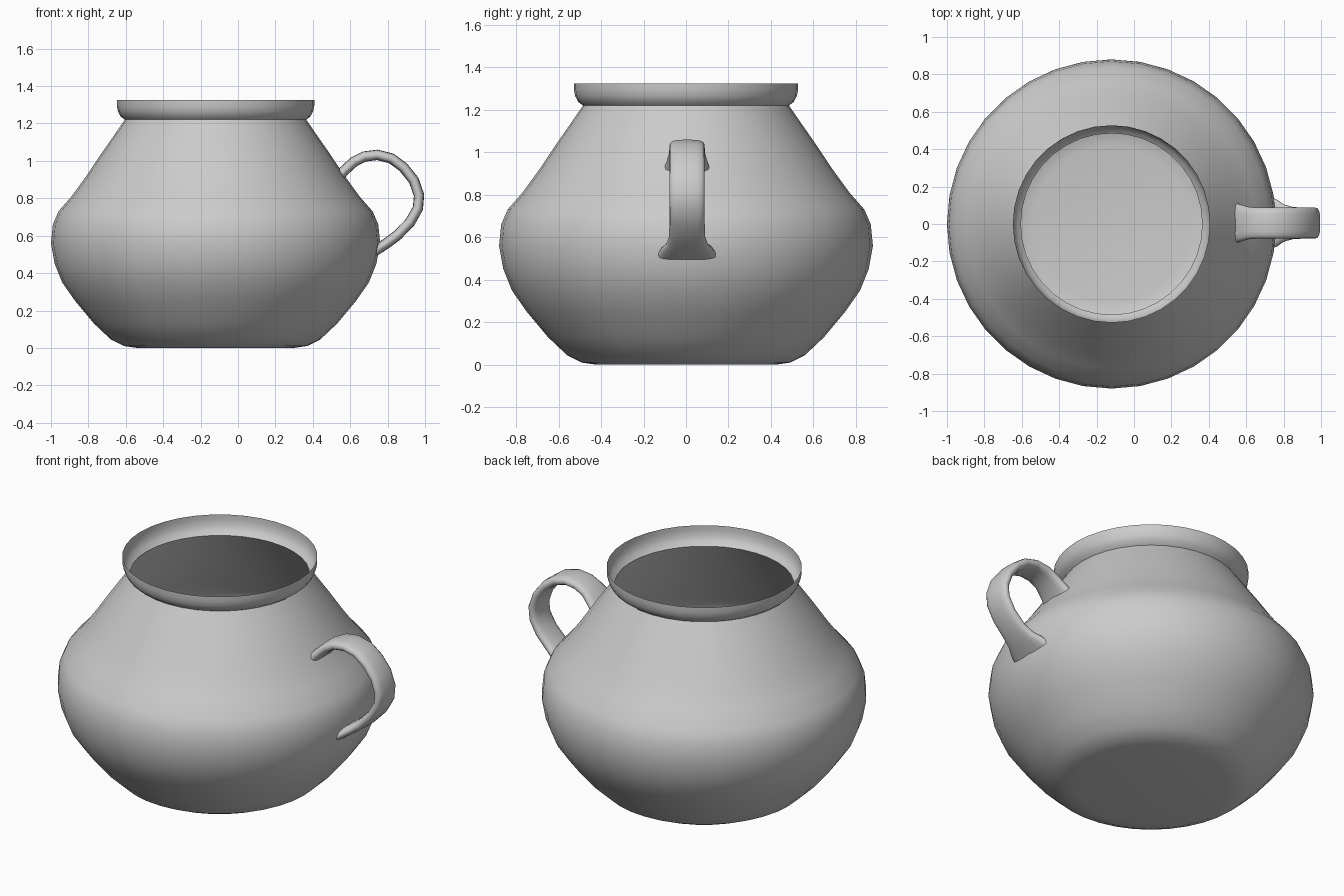
import bpy, bmesh, math
from mathutils import Vector

cube = bpy.data.objects.get("Cube")
if cube:
    bpy.data.objects.remove(cube, do_unlink=True)

# One plain grey clay
clay = bpy.data.materials.new("grey clay")
clay.use_nodes = True
GREY = (0.6, 0.6, 0.6, 1)
clay.diffuse_color = GREY
clay.node_tree.nodes["Principled BSDF"].inputs["Base Color"].default_value = GREY

CENTRE_X = -0.12
SIDES = 36


def finish(bm, name, angle):
    bmesh.ops.recalc_face_normals(bm, faces=bm.faces)
    mesh = bpy.data.meshes.new(name)
    bm.to_mesh(mesh)
    bm.free()
    obj = bpy.data.objects.new(name, mesh)
    bpy.context.collection.objects.link(obj)
    mesh.materials.append(clay)
    bpy.ops.object.select_all(action='DESELECT')
    obj.select_set(True)
    bpy.context.view_layer.objects.active = obj
    bpy.ops.object.shade_smooth_by_angle(angle=math.radians(angle))
    return obj


def bridge(bm, a, b):
    for i in range(len(a)):
        j = (i + 1) % len(a)
        bm.faces.new((a[i], a[j], b[j], b[i]))


def lathe(name, profile):
    """Thin-walled open vessel: closed floor, open mouth."""
    bm = bmesh.new()
    rings = []
    for r, z in profile:
        rings.append([bm.verts.new((CENTRE_X + r * math.cos(t), r * math.sin(t), z))
                      for t in (2 * math.pi * i / SIDES for i in range(SIDES))])
    bm.faces.new(rings[0])
    for a, b in zip(rings, rings[1:]):
        bridge(bm, a, b)
    return finish(bm, name, 35)


def strap(name, path):
    """Sweep a rounded flat section along (x, z, half width) points."""
    bm = bmesh.new()
    rings = []
    for k, (x, z, w) in enumerate(path):
        before, after = path[max(k - 1, 0)], path[min(k + 1, len(path) - 1)]
        along = Vector((after[0] - before[0], 0, after[1] - before[1])).normalized()
        out = Vector((-along.z, 0, along.x))
        ring = []
        for i in range(16):
            c, s = math.cos(math.tau * i / 16), math.sin(math.tau * i / 16)
            across = math.copysign(abs(c) ** 0.6, c) * w
            thick = math.copysign(abs(s) ** 0.8, s) * 0.028
            ring.append(bm.verts.new(Vector((x, 0.005 + across, z)) + out * thick))
        rings.append(ring)
    for a, b in zip(rings, rings[1:]):
        bridge(bm, a, b)
    bm.faces.new(rings[0])
    bm.faces.new(rings[-1])
    return finish(bm, name, 50)


# Round belly, narrow neck and flared lip
lathe("pot_body", [
    (0.42, 0), (0.49, 0.01), (0.56, 0.045), (0.65, 0.13), (0.75, 0.25),
    (0.82, 0.35), (0.86, 0.45), (0.88, 0.56), (0.87, 0.66), (0.84, 0.73),
    (0.77, 0.81), (0.69, 0.92), (0.61, 1.04), (0.54, 1.14), (0.485, 1.22),
    (0.508, 1.238), (0.522, 1.265), (0.528, 1.295), (0.528, 1.325)])

# Strap handle, widening where it meets the belly
strap("handle", [
    (0.53, 0.90, 0.115), (0.565, 0.945, 0.1), (0.62, 0.995, 0.085),
    (0.675, 1.023, 0.083), (0.745, 1.032, 0.083), (0.82, 1.013, 0.083),
    (0.885, 0.965, 0.083), (0.94, 0.896, 0.083), (0.968, 0.816, 0.083),
    (0.962, 0.747, 0.083), (0.92, 0.672, 0.083), (0.853, 0.603, 0.085),
    (0.80, 0.563, 0.1), (0.765, 0.54, 0.125), (0.73, 0.517, 0.14)])
